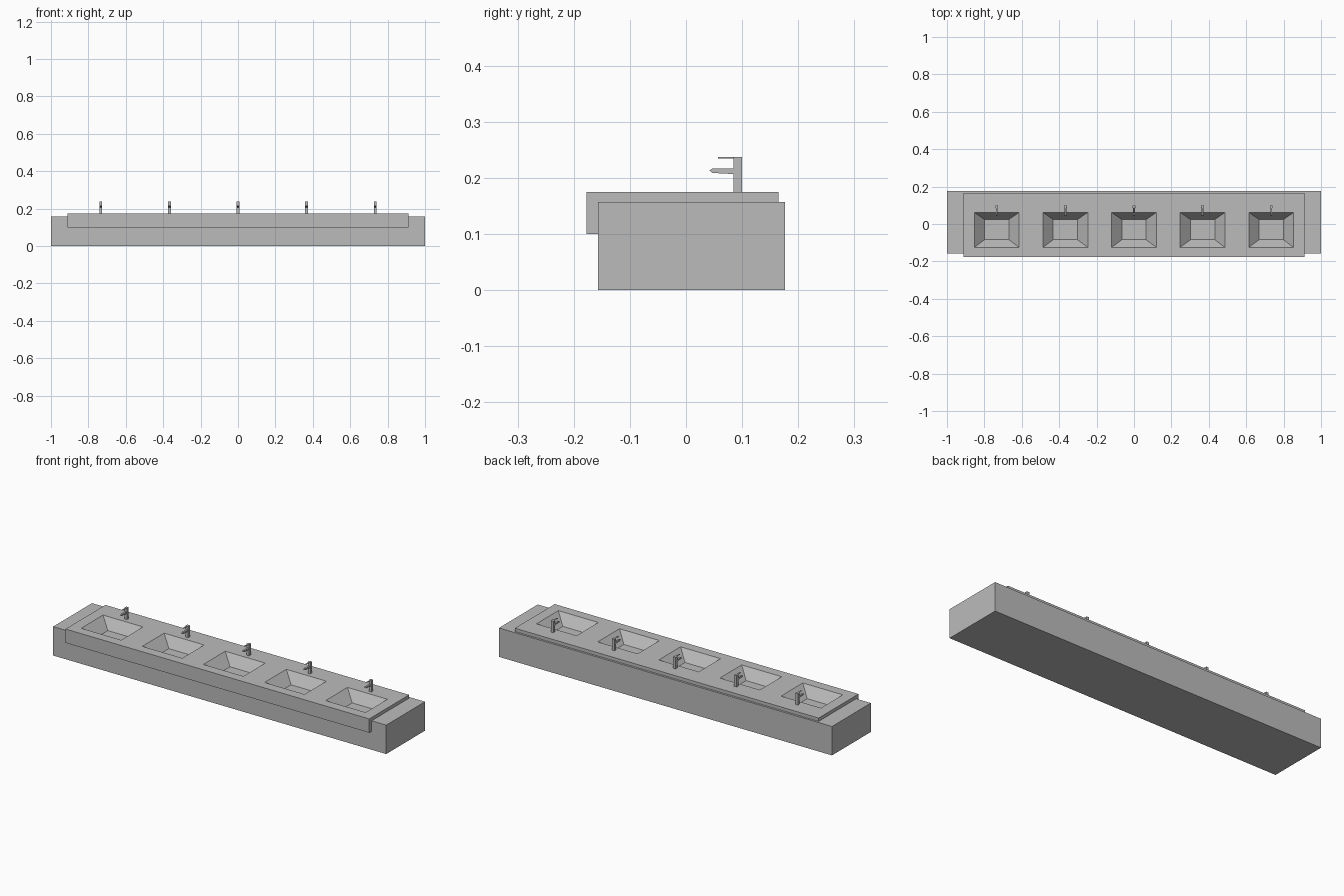
import bpy
import bmesh

cube = bpy.data.objects.get("Cube")
if cube:
    bpy.data.objects.remove(cube, do_unlink=True)

grey = bpy.data.materials.new("light_grey")
grey.use_nodes = True
colour = (0.5, 0.5, 0.5, 1)
grey.diffuse_color = colour
grey.node_tree.nodes["Principled BSDF"].inputs["Base Color"].default_value = colour


def finish(name, bm):
    bmesh.ops.recalc_face_normals(bm, faces=bm.faces)
    mesh = bpy.data.meshes.new(name)
    bm.to_mesh(mesh)
    bm.free()
    mesh.materials.append(grey)
    obj = bpy.data.objects.new(name, mesh)
    bpy.context.collection.objects.link(obj)
    return obj


def prism(name, profile, width, x=0):
    """Extrude a (y, z) side profile across the given width."""
    bm = bmesh.new()
    face = bm.faces.new([bm.verts.new((x - width / 2, y, z)) for y, z in profile])
    result = bmesh.ops.extrude_face_region(bm, geom=[face])
    verts = [v for v in result["geom"] if isinstance(v, bmesh.types.BMVert)]
    bmesh.ops.translate(bm, verts=verts, vec=(width, 0, 0))
    return finish(name, bm)


def rect(y0, y1, z0, z1):
    return [(y0, z0), (y1, z0), (y1, z1), (y0, z1)]


TOP = 0.175
FLOOR = 0.12
BODY_TOP = 0.157
BODY_FRONT = -0.157
centres = [i * 0.367 for i in range(-2, 3)]

# Cabinet block and the counter with its hanging front apron
body = prism("cabinet", rect(BODY_FRONT, 0.176, 0, BODY_TOP), 2)
counter = prism("counter", [
    (-0.177, 0.1), (BODY_FRONT, 0.1), (BODY_FRONT, BODY_TOP),
    (0.165, BODY_TOP), (0.165, TOP), (-0.177, TOP)], 1.824)


# Tapered basin cutter, continued a little above the counter
def basin_ring(bm, x, t):
    hx = 0.065 + t * 0.055
    y0 = -0.084 - t * 0.041
    y1 = 0.024 + t * 0.038
    z = FLOOR + t * (TOP - FLOOR)
    return [bm.verts.new(c) for c in
            ((x - hx, y0, z), (x + hx, y0, z), (x + hx, y1, z), (x - hx, y1, z))]


bm = bmesh.new()
for x in centres:
    low, high = basin_ring(bm, x, 0), basin_ring(bm, x, 1.2)
    bm.faces.new(low)
    bm.faces.new(high)
    for i in range(4):
        j = (i + 1) % 4
        bm.faces.new((low[i], low[j], high[j], high[i]))
cutter = finish("basin_cutter", bm)
cutter.hide_render = True

for obj in (body, counter):
    mod = obj.modifiers.new("basins", "BOOLEAN")
    mod.operation = "DIFFERENCE"
    mod.solver = "EXACT"
    mod.object = cutter
    bpy.context.view_layer.objects.active = obj
    bpy.ops.object.modifier_apply(modifier=mod.name)
bpy.data.objects.remove(cutter, do_unlink=True)

# Taps: upright column, tapered spout and thin lever
for n, x in enumerate(centres, 1):
    prism(f"tap_column_{n}", rect(0.085, 0.1, TOP, 0.237), 0.015, x)
    prism(f"tap_spout_{n}", [
        (0.086, 0.207), (0.047, 0.209), (0.042, 0.213),
        (0.047, 0.217), (0.086, 0.217)], 0.01, x)
    prism(f"tap_lever_{n}", rect(0.057, 0.086, 0.235, 0.237), 0.008, x)
